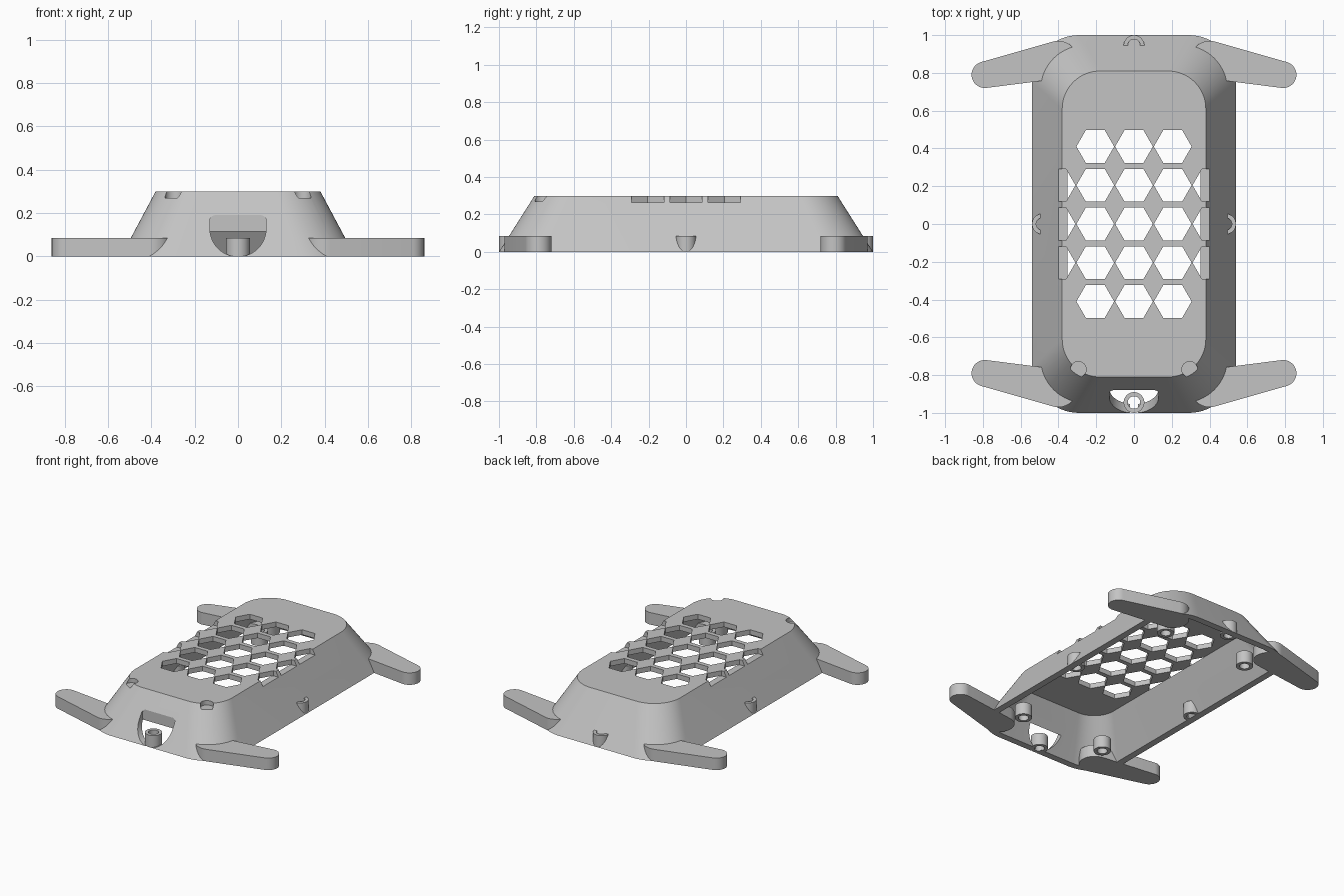
import bpy, bmesh, math
from mathutils import Vector

if "Cube" in bpy.data.objects:
    bpy.data.objects.remove(bpy.data.objects["Cube"], do_unlink=True)

grey = bpy.data.materials.new("light_grey")
grey.use_nodes = True
colour = (0.55, 0.55, 0.55, 1)
grey.diffuse_color = colour
grey.node_tree.nodes["Principled BSDF"].inputs["Base Color"].default_value = colour


def arc(cx, cy, r, start, end, steps):
    """Points along a circular arc, angles in degrees."""
    angles = [math.radians(start + (end - start) * i / steps) for i in range(steps + 1)]
    return [(cx + r * math.cos(a), cy + r * math.sin(a)) for a in angles]


def circle(cx, cy, r, sides=32, turn=0):
    return arc(cx, cy, r, turn, turn + 360, sides)[:-1]


def rounded_rect(hx, hy, r):
    pts = []
    for sx, sy, start in ((1, 1, 0), (-1, 1, 90), (-1, -1, 180), (1, -1, 270)):
        pts += arc(sx * (hx - r), sy * (hy - r), r, start, start + 90, 16)
    return pts


def at_z(pts, z):
    return [Vector((x, y, z)) for x, y in pts]


def loft(bm, rings, closed=False):
    """Skin a list of rings; cap the ends, or join last to first."""
    loops = [[bm.verts.new(p) for p in ring] for ring in rings]
    n = len(loops[0])
    pairs = list(zip(loops, loops[1:]))
    if closed:
        pairs.append((loops[-1], loops[0]))
    else:
        bm.faces.new(loops[0][::-1])
        bm.faces.new(loops[-1])
    for a, b in pairs:
        for i in range(n):
            j = (i + 1) % n
            bm.faces.new((a[i], a[j], b[j], b[i]))


def prism(bm, pts, z0, z1):
    loft(bm, [at_z(pts, z0), at_z(pts, z1)])


def make(name, bm):
    bmesh.ops.recalc_face_normals(bm, faces=bm.faces)
    mesh = bpy.data.meshes.new(name)
    bm.to_mesh(mesh)
    bm.free()
    mesh.materials.append(grey)
    ob = bpy.data.objects.new(name, mesh)
    bpy.context.collection.objects.link(ob)
    return ob


def smooth(ob):
    bpy.ops.object.select_all(action="DESELECT")
    ob.select_set(True)
    bpy.context.view_layer.objects.active = ob
    bpy.ops.object.shade_smooth_by_angle(angle=math.radians(25))


def subtract(ob, cutter):
    mod = ob.modifiers.new("cut", "BOOLEAN")
    mod.operation = "DIFFERENCE"
    mod.solver = "EXACT"
    mod.object = cutter
    bpy.context.view_layer.objects.active = ob
    bpy.ops.object.modifier_apply(modifier=mod.name)
    bpy.data.objects.remove(cutter, do_unlink=True)


# Tapered cover shell
HEIGHT, CEILING, WALL = 0.30, 0.265, 0.0475


def section(z, inset):
    t = z / HEIGHT
    return at_z(rounded_rect(0.54 - 0.16 * t - inset, 1 - 0.19 * t - inset,
                             0.25 - 0.05 * t - inset), z)


bm = bmesh.new()
loft(bm, [section(0, 0), section(HEIGHT, 0)])
shell = make("cover_shell", bm)

bm = bmesh.new()
loft(bm, [section(-0.05, WALL), section(CEILING, WALL)])
subtract(shell, make("cavity_cutter", bm))

# Hexagonal vents, with a shorter column notching each long edge
PITCH = 0.205
bm = bmesh.new()
for col in range(-2, 3):
    rows = 1 if abs(col) == 2 else 2
    for row in range(-rows, rows + 1):
        prism(bm, circle(col * PITCH, row * PITCH, 0.1, 6), CEILING - 0.001, 0.4)

# Small round notches at the front top corners
for side in (-1, 1):
    prism(bm, circle(side * 0.295, -0.77, 0.042), 0.269, 0.4)

# Front opening: round below, flat on top
opening = (arc(0, 0.128, 0.13, 180, 360, 24)
           + arc(0.105, 0.165, 0.025, 0, 90, 6)
           + arc(-0.105, 0.165, 0.025, 90, 180, 6))
loft(bm, [[Vector((x, y, z)) for x, z in opening] for y in (-1.2, -0.88)])
subtract(shell, make("opening_cutter", bm))
smooth(shell)

# Four tapered mounting arms with rounded ends
TIP, ROOT = Vector((0.79, 0.79)), Vector((0.40, 0.87))
axis = math.degrees(math.atan2(TIP.y - ROOT.y, TIP.x - ROOT.x))
outline = (arc(TIP.x, TIP.y, 0.07, axis - 86, axis + 86, 20)
           + arc(ROOT.x, ROOT.y, 0.10, axis + 86, axis + 274, 20))
for end, sy in (("front", -1), ("back", 1)):
    for side, sx in (("left", 1), ("right", -1)):
        bm = bmesh.new()
        prism(bm, [(sx * x, sy * y) for x, y in outline], 0, 0.085)
        smooth(make(f"{end}_{side}_arm", bm))

# Tubular screw bosses around the rim and inside the corners
spots = [(0, -0.945), (0, 0.945), (0.485, 0), (-0.485, 0)]
spots += [(sx * 0.33, sy * 0.71) for sx in (-1, 1) for sy in (-1, 1)]
for i, (x, y) in enumerate(spots):
    outer, inner = circle(x, y, 0.055), circle(x, y, 0.033)
    bm = bmesh.new()
    loft(bm, [at_z(outer, 0), at_z(outer, 0.085), at_z(inner, 0.085), at_z(inner, 0)],
         closed=True)
    smooth(make(f"screw_boss_{i + 1}", bm))
